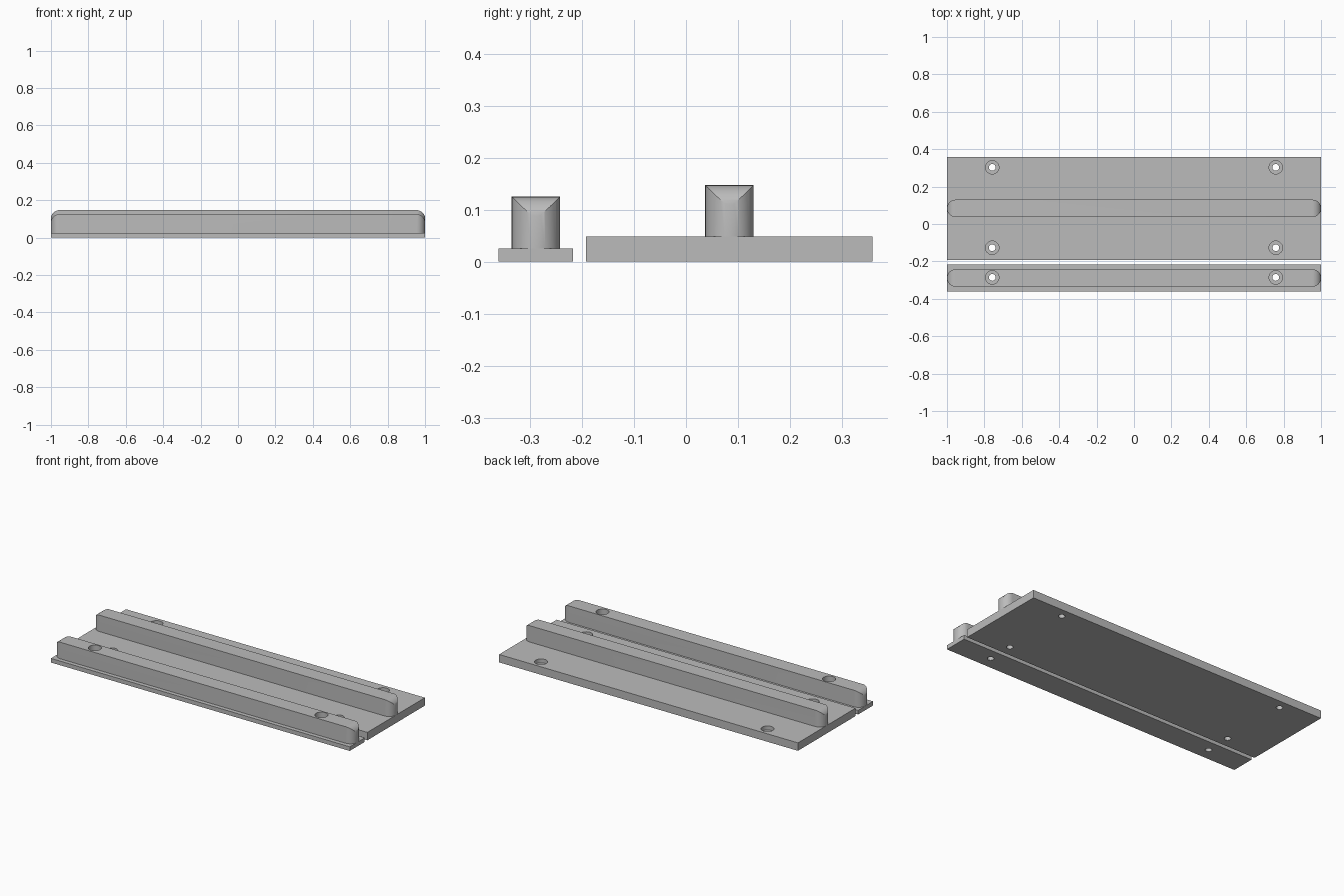
import bpy, bmesh, math
from mathutils import Matrix

if "Cube" in bpy.data.objects:
    bpy.data.objects.remove(bpy.data.objects["Cube"])

grey = bpy.data.materials.new("light_grey")
grey.diffuse_color = (0.5, 0.5, 0.5, 1)
grey.use_nodes = True
grey.node_tree.nodes["Principled BSDF"].inputs["Base Color"].default_value = grey.diffuse_color


def make(name, bm, cutter=False):
    bmesh.ops.recalc_face_normals(bm, faces=bm.faces)
    me = bpy.data.meshes.new(name)
    bm.to_mesh(me)
    bm.free()
    me.materials.append(grey)
    ob = bpy.data.objects.new(name, me)
    bpy.context.collection.objects.link(ob)
    ob.hide_render = cutter
    ob.hide_set(cutter)
    return ob


def prism(name, pts, direction, cutter=False):
    """Extrude a closed outline of 3D points along a direction."""
    bm = bmesh.new()
    face = bm.faces.new([bm.verts.new(p) for p in pts])
    res = bmesh.ops.extrude_face_region(bm, geom=[face], use_keep_orig=True)
    verts = [g for g in res["geom"] if isinstance(g, bmesh.types.BMVert)]
    bmesh.ops.translate(bm, verts=verts, vec=direction)
    return make(name, bm, cutter)


def boolean(ob, other, op):
    mod = ob.modifiers.new(op.lower(), 'BOOLEAN')
    mod.operation, mod.solver, mod.object = op, 'EXACT', other


def arc(cx, cy, r, a0, a1, n=16):
    angles = [math.radians(a0 + (a1 - a0) * i / n) for i in range(n + 1)]
    return [(cx + r * math.cos(a), cy + r * math.sin(a)) for a in angles]


def plate(name, y0, y1, h):
    return prism(name, [(-1, y0, 0), (1, y0, 0), (1, y1, 0), (-1, y1, 0)], (0, 0, h))


def rail(name, yc, z0, z1, r=0.0465):
    # round-ended bar in plan, trimmed by a side profile with rounded top corners
    plan = arc(1 - r, yc, r, -90, 90) + arc(-1 + r, yc, r, 90, 270)
    bar = prism(name, [(x, y, z0) for x, y in plan], (0, 0, z1 - z0))
    f = 0.048
    side = [(-1.001, z0 - 0.05), (1.001, z0 - 0.05)]
    side += arc(1.001 - f, z1 - f, f, 0, 90) + arc(-1.001 + f, z1 - f, f, 90, 180)
    trim = prism(name + "_trim", [(x, yc - 0.1, z) for x, z in side], (0, 0.2, 0), True)
    boolean(bar, trim, 'INTERSECT')
    return bar


def screw_hole(name, x, y, floor):
    # stepped cutter: narrow shaft below, wide head recess above
    bm = bmesh.new()
    n = 32
    rings = []
    for r, z in ((0.018, -0.05), (0.018, floor), (0.036, floor), (0.036, 0.3)):
        rings.append([bm.verts.new((x + r * math.cos(2 * math.pi * i / n),
                                    y + r * math.sin(2 * math.pi * i / n), z))
                      for i in range(n)])
    for a, b in zip(rings, rings[1:]):
        for i in range(n):
            j = (i + 1) % n
            bm.faces.new((a[i], a[j], b[j], b[i]))
    bm.faces.new(rings[0])
    bm.faces.new(rings[-1])
    return make(name, bm, True)


# Plates and rails
wide_plate = plate("wide_plate", -0.192, 0.358, 0.048)
narrow_plate = plate("narrow_plate", -0.36, -0.217, 0.025)
wide_rail = rail("wide_plate_rail", 0.0835, 0.048, 0.147)
narrow_rail = rail("narrow_plate_rail", -0.2885, 0.025, 0.125)

# Screw holes with head recesses
for s in (-1, 1):
    for y, floor, targets in ((0.303, 0.024, [wide_plate]),
                              (-0.127, 0.024, [wide_plate]),
                              (-0.2855, 0.035, [narrow_plate, narrow_rail])):
        cutter = screw_hole("hole_cutter", s * 0.758, y, floor)
        for t in targets:
            boolean(t, cutter, 'DIFFERENCE')

# Apply the cuts, then shade smooth with sharp edges kept
for ob in (wide_plate, narrow_plate, wide_rail, narrow_rail):
    bpy.ops.object.select_all(action='DESELECT')
    ob.select_set(True)
    bpy.context.view_layer.objects.active = ob
    for mod in list(ob.modifiers):
        bpy.ops.object.modifier_apply(modifier=mod.name)
    bpy.ops.object.shade_smooth_by_angle(angle=math.radians(30))

# Remove the helpers
for ob in [o for o in bpy.data.objects if o.hide_render]:
    bpy.data.objects.remove(ob)
